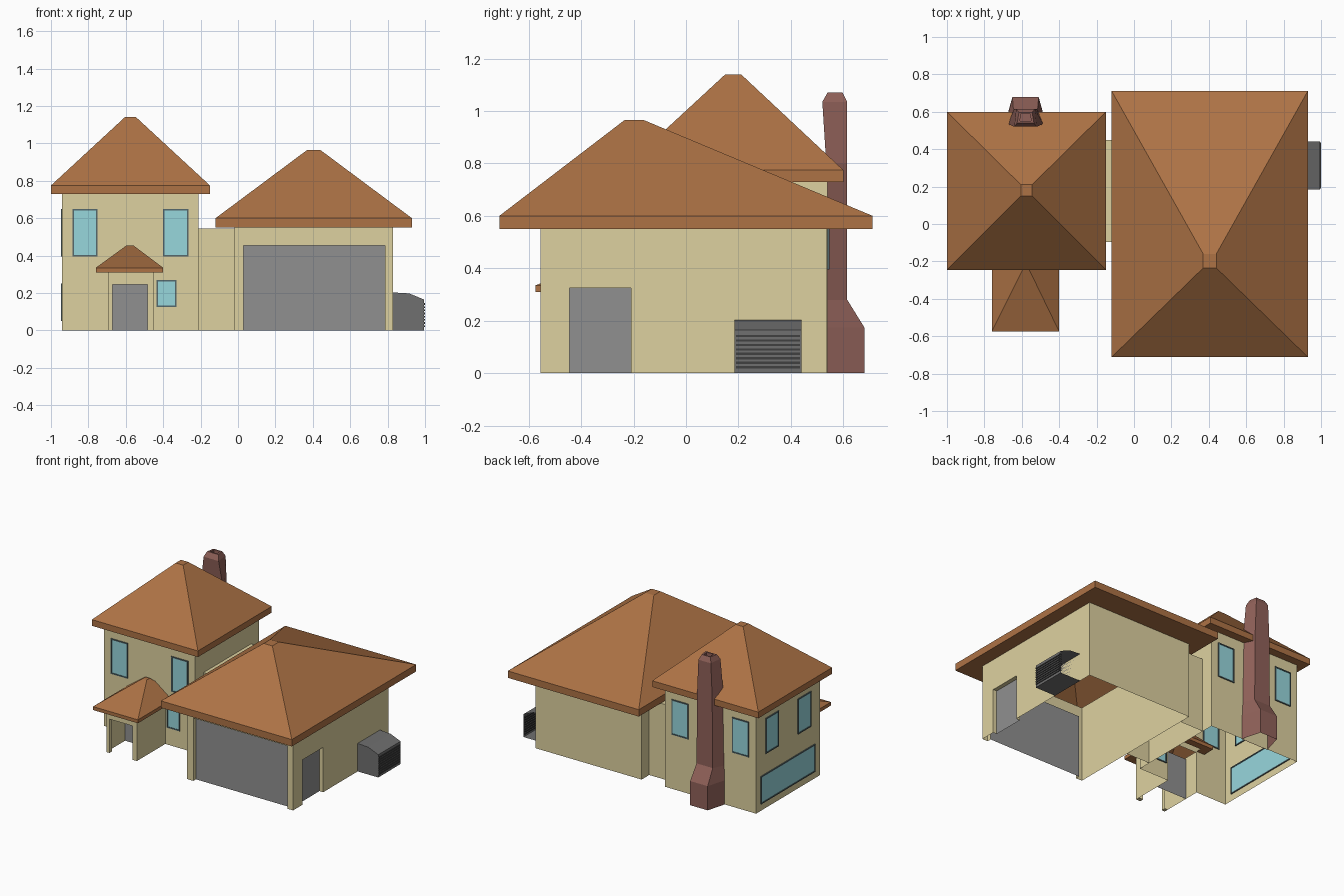
import bpy
from mathutils import Vector

if "Cube" in bpy.data.objects:
    bpy.data.objects.remove(bpy.data.objects["Cube"])


def mat(name, r, g, b):
    m = bpy.data.materials.new(name)
    m.diffuse_color = (r, g, b, 1)
    m.use_nodes = True
    m.node_tree.nodes["Principled BSDF"].inputs["Base Color"].default_value = m.diffuse_color
    return m


WALL = mat("cream_wall", .73, .64, .35)
ROOF = mat("brown_roof", .42, .17, .06)
GLASS = mat("pale_glass", .31, .68, .72)
FRAME = mat("window_frame", .09, .14, .15)
DOOR = mat("door_grey", .28, .28, .28)
UNIT = mat("unit_grey", .16, .16, .16)
SLAT = mat("slat_dark", .05, .05, .05)
BRICK = mat("chimney_brick", .28, .12, .10)


def mesh(name, verts, faces, material):
    me = bpy.data.meshes.new(name)
    me.from_pydata([tuple(v) for v in verts], [], faces)
    me.materials.append(material)
    ob = bpy.data.objects.new(name, me)
    bpy.context.collection.objects.link(ob)
    return ob


def box(name, lo, hi, material):
    v = [(x, y, z) for z in (lo[2], hi[2]) for x, y in
         ((lo[0], lo[1]), (hi[0], lo[1]), (hi[0], hi[1]), (lo[0], hi[1]))]
    return mesh(name, v, [(3, 2, 1, 0), (4, 5, 6, 7)] +
                [(i, (i + 1) % 4, 4 + (i + 1) % 4, 4 + i) for i in range(4)], material)


def loft(name, rings, material, cap=True):
    n = len(rings[0])
    v = [p for r in rings for p in r]
    f = [(k * n + i, k * n + (i + 1) % n, (k + 1) * n + (i + 1) % n, (k + 1) * n + i)
         for k in range(len(rings) - 1) for i in range(n)]
    if cap:
        f.append(tuple(range(len(v) - n, len(v))))
    return mesh(name, v, f, material)


def rect(x0, x1, y0, y1, z):
    return [(x0, y0, z), (x1, y0, z), (x1, y1, z), (x0, y1, z)]


def wall(name, a, b, h, door=None, reveal=.03, set_back=.03):
    """Wall from a to b seen from outside (left to right); door = (start, end, height)."""
    a, b = Vector((*a, 0)), Vector((*b, 0))
    d = (b - a).normalized()
    inward = Vector((-d.y, d.x, 0))
    up = Vector((0, 0, h))
    if not door:
        return mesh(name, [a, b, b + up, a + up], [(0, 1, 2, 3)], WALL)
    s, e, t = door
    t = Vector((0, 0, t))
    notch = [a + d * s, a + d * s + t, a + d * e + t, a + d * e]
    v = [a] + notch + [b, b + up, a + up] + [p + inward * reveal for p in notch]
    mesh(name, v, [tuple(range(8)), (1, 8, 9, 2), (2, 9, 10, 3), (3, 10, 11, 4)], WALL)
    mesh(name + "_door", [p + inward * set_back for p in notch], [(0, 3, 2, 1)], DOOR)


def hip_roof(name, eave, top, inner, z):
    """Slopes and fascia over a flat soffit ring, open inside the walls."""
    loft(name, [rect(*inner, z[0]), rect(*eave, z[0]), rect(*eave, z[1]), rect(*top, z[2])], ROOF)


def window(name, axis, at, u0, u1, z0, z1):
    def slab(part, a, b, c, d, t, m):
        lo, hi = [a, a, c], [b, b, d]
        lo[axis], hi[axis] = at - t, at + t
        box(name + part, lo, hi, m)
    w = .008
    slab("_glass", u0 + w, u1 - w, z0 + w, z1 - w, .003, GLASS)
    slab("_sill", u0, u1, z0, z0 + w, .007, FRAME)
    slab("_head", u0, u1, z1 - w, z1, .007, FRAME)
    slab("_jamb_a", u0, u0 + w, z0 + w, z1 - w, .007, FRAME)
    slab("_jamb_b", u1 - w, u1, z0 + w, z1 - w, .007, FRAME)


# Two-storey tower
X0, X1, Y0, Y1, H = -.94, -.21, -.19, .54, .73
wall("tower_front", (X0, Y0), (X1, Y0), H, (.245, .49, .30), 0, -.11)
wall("tower_right", (X1, Y0), (X1, Y1), H)
wall("tower_back", (X1, Y1), (X0, Y1), H)
wall("tower_left", (X0, Y1), (X0, Y0), H)
hip_roof("tower_roof", (-1, -.15, -.245, .60), (-.605, -.545, .15, .21),
         (X0, X1, Y0, Y1), (.73, .775, 1.14))
for side, y in (("front", Y0), ("back", Y1)):
    window(side + "_window_left", 1, y, -.885, -.75, .395, .65)
    window(side + "_window_right", 1, y, -.40, -.265, .395, .65)
window("front_low_window", 1, Y0, -.435, -.33, .125, .27)
window("side_window_rear", 0, X0, .285, .435, .395, .65)
window("side_window_front", 0, X0, -.085, .065, .395, .65)
window("side_wide_window", 0, X0, -.13, .49, .05, .25)

# Entrance porch
PX0, PX1, PY = -.695, -.45, -.515
wall("porch_right", (PX1, PY), (PX1, Y0), .31)
wall("porch_left", (PX0, Y0), (PX0, PY), .31)
loft("porch_front", [[(x, y, z) for x, z in ((PX0, 0), (-.67, 0), (-.67, .245), (-.485, .245),
     (-.485, 0), (PX1, 0), (PX1, .31), (PX0, .31))] for y in (PY + .03, PY)], WALL)
hip_roof("porch_roof", (-.76, -.40, -.575, -.10), (-.595, -.56, -.245, -.21),
         (PX0, PX1, PY, -.15), (.31, .335, .455))

# Linking block
loft("link_block", [rect(X1, -.02, -.095, .45, z) for z in (0, .545)], WALL)

# Garage
GX0, GX1, GY0, GY1, GH = -.02, .83, -.555, .537, .55
wall("garage_front", (GX0, GY0), (GX1, GY0), GH, (.05, .805, .455))
wall("garage_right", (GX1, GY0), (GX1, GY1), GH, (.11, .345, .325))
wall("garage_back", (GX1, GY1), (GX0, GY1), GH)
wall("garage_left", (GX0, GY1), (GX0, GY0), GH)
hip_roof("garage_roof", (-.12, .93, -.712, .712), (.37, .44, -.235, -.16),
         (GX0, GX1, GY0, GY1), (.55, .60, .965))

# Outdoor air unit with louvres
prof = [(.83, 0), (.995, 0), (.995, .165), (.915, .198), (.83, .203)]
unit = loft("air_unit", [[(x, y, z) for x, z in prof] for y in (.44, .185)], UNIT)
for i in range(8):
    z = .018 + i * .017
    box("louvre", (.985, .19, z), (1.0, .435, z + .009), SLAT)

# Chimney: tapering trapezoid sections (z, inner half width, outer half width, y in, y out)
C = -.58
sections = [(0, .11, .07, .535, .68), (.175, .11, .07, .535, .68), (.28, .105, .065, .535, .615),
            (.80, .095, .06, .535, .615), (1.035, .06, .05, .52, .615),
            (1.07, .045, .035, .54, .597), (1.07, .03, .025, .55, .59), (1.03, .03, .025, .55, .59)]
loft("chimney", [[(C - i, a, z), (C + i, a, z), (C + o, b, z), (C - o, b, z)]
                 for z, i, o, a, b in sections], BRICK)
